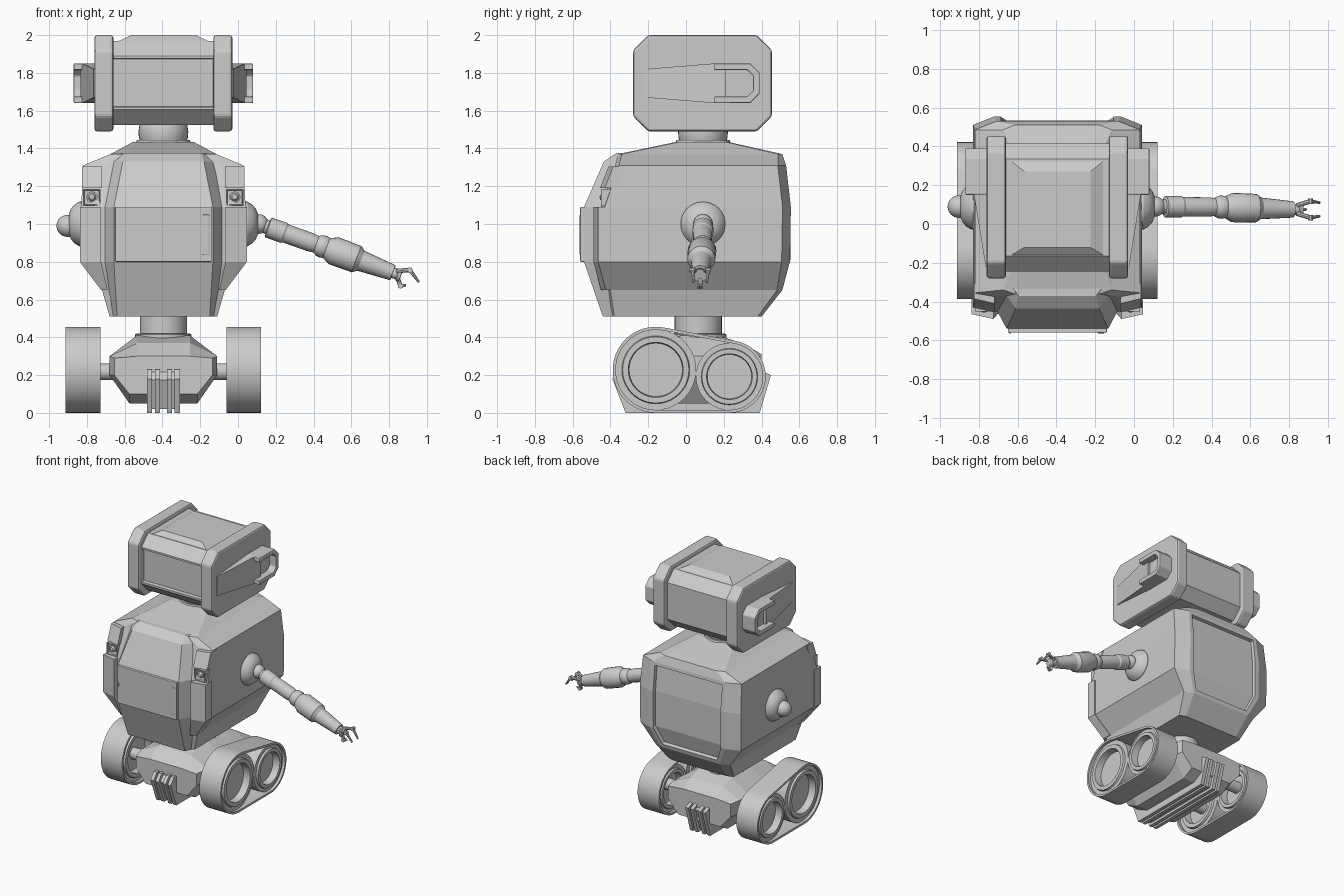
import bpy, bmesh
from math import sin, cos, pi, radians, acos, atan2, hypot
from mathutils import Vector

if "Cube" in bpy.data.objects:
    bpy.data.objects.remove(bpy.data.objects["Cube"])

CX = -0.395  # body centre line; all geometry is local to it


def loft(name, rings, mirror=False, wrap=False, smooth=False, bevel=0, insets=()):
    """Skin a list of equal-length point rings; cap the ends or wrap round."""
    bm = bmesh.new()
    vs = [[bm.verts.new(p) for p in r] for r in rings]
    n = len(vs[0])
    pairs = list(zip(vs, vs[1:])) + ([(vs[-1], vs[0])] if wrap else [])
    for a, b in pairs:
        for i in range(n):
            j = (i + 1) % n
            bm.faces.new((a[i], a[j], b[j], b[i]))
    if not wrap:
        bm.faces.new(vs[0])
        bm.faces.new(vs[-1])
    bmesh.ops.recalc_face_normals(bm, faces=bm.faces)
    bm.normal_update()
    for test, width, depth in insets:
        sel = [f for f in bm.faces if test(f)]
        bmesh.ops.inset_region(bm, faces=sel, thickness=width, depth=0)
        bmesh.ops.inset_region(bm, faces=sel, thickness=0.004, depth=depth)
        bm.normal_update()
    if smooth:
        for f in bm.faces:
            f.smooth = True
        for e in bm.edges:
            e.smooth = e.calc_face_angle(0) < radians(30)
    me = bpy.data.meshes.new(name)
    bm.to_mesh(me)
    bm.free()
    ob = bpy.data.objects.new(name, me)
    ob.location.x = CX
    bpy.context.collection.objects.link(ob)
    if bevel:
        m = ob.modifiers.new("Bevel", 'BEVEL')
        m.width, m.segments, m.limit_method = bevel, 2, 'ANGLE'
    if mirror:
        ob.modifiers.new("Mirror", 'MIRROR').use_mirror_merge = False
    return ob


def prism(name, yz, x0, x1, **kw):
    return loft(name, [[(x, y, z) for y, z in yz] for x in (x0, x1)], **kw)


def box(name, x0, x1, y0, y1, z0, z1, **kw):
    return prism(name, [(y0, z0), (y1, z0), (y1, z1), (y0, z1)], x0, x1, **kw)


def octagon(y0, y1, z0, z1, c):
    return [(y0 + c, z0), (y1 - c, z0), (y1, z0 + c), (y1, z1 - c),
            (y1 - c, z1), (y0 + c, z1), (y0, z1 - c), (y0, z0 + c)]


def lathe(name, start, direction, profile, n=32, **kw):
    """Revolve (distance along axis, radius) pairs."""
    q = Vector(direction).to_track_quat('Z', 'Y')
    rings = [[Vector(start) + q @ Vector((r * cos(2 * pi * i / n), r * sin(2 * pi * i / n), t))
              for i in range(n)] for t, r in profile]
    return loft(name, rings, smooth=True, **kw)


def dome(r, a0=-88, a1=88, steps=10):
    angs = [radians(a0 + (a1 - a0) * i / steps) for i in range(steps + 1)]
    return [(r * sin(a), r * cos(a)) for a in angs]


# Head: screen housing, raised roof panel, side plates
prism("head_core", octagon(-0.245, 0.415, 1.525, 1.97, 0.08), -0.28, 0.28,
      insets=[(lambda f: f.normal.y < -0.99, 0.02, -0.03)])
loft("head_roof_panel", [[(-w, y0, z), (w, y0, z), (w, y1, z), (-w, y1, z)]
                         for w, y0, y1, z in ((0.245, -0.165, 0.33, 1.965), (0.17, -0.12, 0.27, 2.0))])
prism("head_side_plate", octagon(-0.28, 0.455, 1.49, 2.0, 0.08), 0.265, 0.365, mirror=True, bevel=0.014)

# Ears: tapering wedge with a U-shaped clip behind it
loft("ear_wedge", [[(0.355, y, 1.745 - h), (x, y, 1.745 - h), (x, y, 1.745 + h), (0.355, y, 1.745 + h)]
                   for y, x, h in ((-0.22, 0.37, 0.075), (0.15, 0.43, 0.105), (0.21, 0.44, 0.07))], mirror=True)
prism("ear_clip", [(0.15, 1.64), (0.34, 1.64), (0.39, 1.69), (0.39, 1.80), (0.34, 1.85), (0.15, 1.85),
                   (0.15, 1.815), (0.325, 1.815), (0.355, 1.785), (0.355, 1.705), (0.325, 1.675), (0.15, 1.675)],
      0.36, 0.475, mirror=True, bevel=0.006)
box("ear_clip_core", 0.36, 0.42, 0.20, 0.36, 1.67, 1.82, mirror=True)

# Neck
lathe("neck", (0, 0.09, 1.40), (0, 0, 1),
      [(0, 0.115), (0.03, 0.122), (0.06, 0.13), (0.09, 0.132), (0.12, 0.127), (0.15, 0.115)])
lathe("neck_ring", (0, 0.09, 1.42), (0, 0, 1), [(0, 0.15), (0.025, 0.14)])

# Torso: stacked plan sections (z, half width, front y, back y, corner chamfer)
rows = [(0.51, 0.285, -0.40, 0.40, 0.05), (0.65, 0.325, -0.42, 0.51, 0.07), (0.80, 0.435, -0.45, 0.55, 0.11),
        (1.09, 0.435, -0.45, 0.555, 0.11), (1.31, 0.425, -0.375, 0.53, 0.11), (1.37, 0.28, -0.36, 0.51, 0.06),
        (1.435, 0.16, -0.05, 0.22, 0.04)]
loft("torso", [[(-w, f + 0.02, z), (-w + c, f, z), (w - c, f, z), (w, f + 0.02, z),
                (w, b - c * 0.4, z), (w - c, b, z), (-w + c, b, z), (-w, b - c * 0.4, z)]
               for z, w, f, b, c in rows],
     insets=[(lambda f: f.normal.y > 0.7 and abs(f.calc_center_median().x) < 0.05
              and 0.66 < f.calc_center_median().z < 1.3, 0.035, -0.025)])

# Raised front panel: (z, front half width, base half width, front y)
loft("front_panel", [[(-b, y + 0.10, z), (-w, y, z), (w, y, z), (b, y + 0.10, z)] for z, w, b, y in
                     ((0.51, 0.245, 0.285, -0.44), (0.80, 0.262, 0.315, -0.54), (1.09, 0.262, 0.315, -0.54),
                      (1.33, 0.215, 0.285, -0.435), (1.375, 0.20, 0.275, -0.37))])
box("door", -0.255, 0.255, -0.56, -0.52, 0.80, 1.09, bevel=0.004)
box("door_handle", 0.205, 0.245, -0.564, -0.55, 0.835, 1.05, bevel=0.006)
box("door_latch", -0.25, -0.24, -0.564, -0.55, 0.93, 0.96)


# Corner strips either side of the front, split by a lamp housing
def strip(name, rows):
    loft(name, [[(o, y + 0.10, z), (o, y + 0.025, z), (i, y, z), (i, y + 0.10, z)] for z, o, i, y in rows],
         mirror=True)


strip("upper_corner_strip", [(1.19, 0.43, 0.325, -0.455), (1.305, 0.43, 0.325, -0.41)])
strip("lower_corner_strip", [(0.65, 0.33, 0.295, -0.45), (0.80, 0.442, 0.33, -0.49), (1.09, 0.442, 0.33, -0.49)])
box("lamp_housing", 0.332, 0.425, -0.45, -0.36, 1.095, 1.185, mirror=True,
    insets=[(lambda f: f.normal.y < -0.9, 0.008, -0.02)])
lathe("lamp", (0.378, -0.425, 1.142), (0, -1, 0), [(0, 0.03), (0.015, 0.03), (0.015, 0.022), (0.028, 0.014), (0.032, 0.002)],
      n=20, mirror=True)

# Shoulder sockets and the capped left shoulder
lathe("shoulder_socket", (0.42, 0.09, 1.0), (1, 0, 0),
      [(0, 0.118), (0.025, 0.118), (0.05, 0.103), (0.07, 0.08), (0.08, 0.055)], mirror=True)
lathe("left_shoulder_cap", (-0.47, 0.09, 0.99), (-1, 0, 0),
      [(0, 0.058)] + [(0.038 + t, r) for t, r in dome(0.058, 0)])

# Right arm
S, E, W = Vector((0.505, 0.09, 1.0)), Vector((0.845, 0.087, 0.88)), Vector((1.215, 0.075, 0.742))
up, fore = E - S, W - E
lathe("shoulder_ball", S, up, dome(0.052), n=24)
lathe("upper_arm", S, up, [(0.01, 0.036), (0.05, 0.038), (0.055, 0.055), (0.14, 0.056), (0.15, 0.05),
                           (0.29, 0.05), (0.33, 0.045)], n=24)
lathe("elbow_ball", E, up, dome(0.06), n=24)
lathe("forearm", E, fore, [(0, 0.048), (0.03, 0.06), (0.06, 0.076), (0.19, 0.074), (0.215, 0.056),
                           (0.37, 0.044), (0.395, 0.042)], n=20)
lathe("wrist", W, fore, [(-0.01, 0.028), (0.025, 0.028), (0.03, 0.036), (0.045, 0.036)], n=16)
# Fingers: root, knuckle and tip offsets from the wrist
for k, (dy, dz, kz, tz, tx) in enumerate(((-0.035, 0.015, 0.0, -0.05, 0.138), (0.035, 0.015, 0.0, -0.05, 0.138),
                                          (0.0, -0.02, -0.05, -0.065, 0.07))):
    a = W + Vector((0.02, dy * 0.6, dz * 0.6))
    b = W + Vector((0.04 if k == 2 else 0.09, dy * 1.2, dz + kz))
    c = W + Vector((tx, dy, tz))
    lathe(f"finger_base_{k}", a, b - a, [(0, 0.012), ((b - a).length, 0.012)], n=8)
    lathe(f"finger_knuckle_{k}", b - Vector((0, 0.014, 0)), (0, 1, 0), [(0, 0.014), (0.028, 0.014)], n=10)
    lathe(f"finger_tip_{k}", b, c - b, [(0, 0.011), ((c - b).length, 0.006)], n=8)

# Waist
lathe("waist", (0, 0.065, 0.39), (0, 0, 1), [(0, 0.125), (0.13, 0.125)])
lathe("waist_ring", (0, 0.065, 0.385), (0, 0, 1), [(0, 0.15), (0.03, 0.15), (0.035, 0.14)])

# Chassis: hexagonal block with tapered nose and tail
chassis = [(-0.32, 0.26, 0.10, 0.30), (-0.22, 0.285, 0.05, 0.37), (-0.02, 0.285, 0.05, 0.41),
           (0.20, 0.285, 0.05, 0.40), (0.31, 0.285, 0.05, 0.365), (0.40, 0.27, 0.10, 0.31)]
loft("chassis", [[(-0.18, y, lo), (0.18, y, lo), (w, y, 0.20), (w, y, min(0.30, hi - 0.01)), (0.14, y, hi),
                  (-0.14, y, hi), (-w, y, min(0.30, hi - 0.01)), (-w, y, 0.20)] for y, w, lo, hi in chassis])
rib = [(-0.39, 0.18), (-0.35, 0.23), (0.38, 0.23), (0.45, 0.20), (0.39, 0.0), (-0.32, 0.0)]
prism("keel_rib", rib, 0.018, 0.045, mirror=True)
prism("outer_keel_rib", rib, 0.06, 0.087, mirror=True)
prism("keel_core", [(y * 0.94, 0.02 + z * 0.85) for y, z in rib], -0.08, 0.08)

# Tracks: belt wrapped round two wheels per side
(y1, z1, r1), (y2, z2, r2) = wheels = ((-0.16, 0.228, 0.228), (0.23, 0.192, 0.192))
phi = atan2(z2 - z1, y2 - y1)
alpha = acos((r1 - r2) / hypot(y2 - y1, z2 - z1))


def belt_outline(x, inset):
    pts = []
    for y, z, r, a0, a1 in ((y1, z1, r1, phi + alpha, phi + 2 * pi - alpha), (y2, z2, r2, phi - alpha, phi + alpha)):
        for i in range(25):
            a = a0 + (a1 - a0) * i / 24
            pts.append((x, y + (r - inset) * cos(a), z + (r - inset) * sin(a)))
    return pts


loft("track_belt", [belt_outline(0.333, 0), belt_outline(0.517, 0), belt_outline(0.517, 0.016),
                    belt_outline(0.333, 0.016)], wrap=True, smooth=True, mirror=True)
for label, (y, z, r) in zip(("front", "rear"), wheels):
    R = r - 0.014
    lathe(f"{label}_wheel", (0.425, y, z), (1, 0, 0),
          [(-0.03, R * 0.5), (-0.03, R * 0.66), (-0.085, R * 0.68), (-0.085, R * 0.82), (-0.07, R * 0.84), (-0.07, R),
           (0.07, R), (0.07, R * 0.84), (0.085, R * 0.82), (0.085, R * 0.68), (0.03, R * 0.66), (0.03, R * 0.5)],
          n=40, mirror=True)
    lathe(f"{label}_axle", (0.22, y, 0.218), (1, 0, 0), [(0, 0.044), (0.19, 0.044)], n=20, mirror=True)
